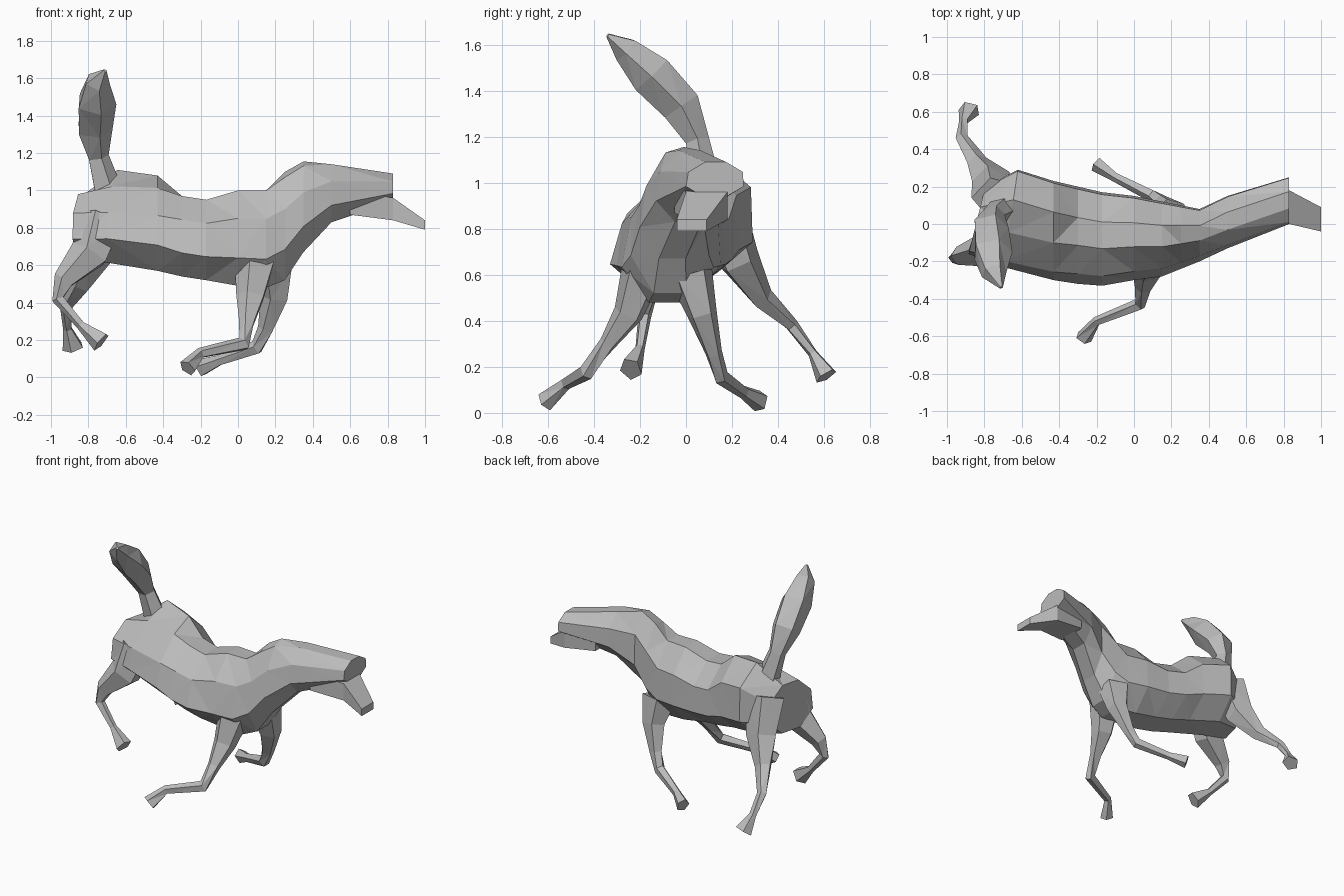
import bpy, bmesh, math
from mathutils import Vector

cube = bpy.data.objects.get("Cube")
if cube:
    bpy.data.objects.remove(cube)

coat = bpy.data.materials.new("grey coat")
coat.use_nodes = True
colour = (.5, .5, .5, 1)
coat.diffuse_color = colour
coat.node_tree.nodes["Principled BSDF"].inputs["Base Color"].default_value = colour


def skin(name, rings):
    """Join equal-sized rings into one closed, faceted mesh."""
    bm = bmesh.new()
    loops = [[bm.verts.new(point) for point in ring] for ring in rings]
    for near, far in zip(loops, loops[1:]):
        for i in range(len(near)):
            bm.faces.new((near[i - 1], near[i], far[i], far[i - 1]))
    bm.faces.new(loops[0])
    bm.faces.new(loops[-1])
    bmesh.ops.recalc_face_normals(bm, faces=bm.faces)
    bmesh.ops.triangulate(bm, faces=bm.faces)
    mesh = bpy.data.meshes.new(name)
    bm.to_mesh(mesh)
    bm.free()
    mesh.materials.append(coat)
    bpy.context.collection.objects.link(bpy.data.objects.new(name, mesh))


def section(x, right, left, low, high, sides=8, lean=0, roll=0, slope=.5):
    """Upright cross-section: lean turns it in plan, roll lifts the left of
    its top, slope draws in the upper right flank."""
    ring = []
    reach = math.cos(math.pi / sides)
    for i in range(sides):
        angle = math.tau * (i + .5) / sides
        across = math.cos(angle) / reach
        rise = math.sin(angle) / reach
        upper = max(rise, 0)
        across *= 1 - upper * (slope if across < 0 else slope / 4)
        side = across * (left - right) / 2
        height = rise * (high - low) / 2 + roll * side * upper
        ring.append((x + lean * side, (left + right) / 2 + side, (high + low) / 2 + height))
    return ring


def limb(name, girths, joints, sides=5, flatness=.85):
    """Tube through the joints, each with its own girth, square to the path."""
    points = [Vector(joint) for joint in joints]
    last = len(points) - 1
    rings = []
    for i, (point, girth) in enumerate(zip(points, girths)):
        along = (points[min(i + 1, last)] - points[max(i - 1, 0)]).normalized()
        deep = Vector((0, 1, 0)).cross(along).normalized()
        wide = along.cross(deep) * flatness
        ring = []
        for k in range(sides):
            angle = math.tau * k / sides
            ring.append(point + girth * (deep * math.cos(angle) + wide * math.sin(angle)))
        rings.append(ring)
    skin(name, rings)


# Trunk, from the turned rump through withers and neck to the skull
skin("body", [
    section(x=-.84, right=-.16, left=.2, low=.64, high=.98, lean=.25, slope=.2),
    section(x=-.66, right=-.23, left=.29, low=.61, high=1.06, lean=.15, roll=.5, slope=.3),
    section(x=-.43, right=-.3, left=.23, low=.57, high=1.04, roll=.4, slope=.4),
    section(x=-.3, right=-.32, left=.2, low=.54, high=.97),
    section(x=-.17, right=-.33, left=.17, low=.52, high=.95),
    section(x=0, right=-.3, left=.15, low=.49, high=1),
    section(x=.15, right=-.28, left=.12, low=.48, high=1),
    section(x=.25, right=-.24, left=.1, low=.52, high=1.08, roll=.3),
    section(x=.35, right=-.2, left=.08, low=.67, high=1.14, roll=.3),
    section(x=.5, right=-.13, left=.15, low=.83, high=1.14, slope=.3),
    section(x=.83, right=0, left=.25, low=.94, high=1.09, slope=.2),
])

# Muzzle, a drooping wedge under the skull
skin("muzzle", [
    section(x=.6, right=-.05, left=.16, low=.87, high=1, sides=4, slope=0),
    section(x=.83, right=0, left=.18, low=.84, high=.96, sides=4, slope=0),
    section(x=1, right=-.04, left=.09, low=.79, high=.84, sides=4, slope=0),
])

# Hind legs: thigh, stifle, gaskin, hock, fetlock, hoof
hind_girths = (.14, .11, .06, .035, .025, .06)
limb("right_hind_leg", hind_girths, [
    (-.73, -.08, .85), (-.79, -.14, .66), (-.93, -.17, .52),
    (-.96, -.18, .42), (-.84, -.2, .28), (-.73, -.24, .19)])
limb("left_hind_leg", hind_girths, [
    (-.73, .14, .9), (-.76, .23, .66), (-.84, .33, .5),
    (-.92, .46, .38), (-.91, .55, .26), (-.88, .61, .16)])

# Fore legs: shoulder, forearm, shin, knee, fetlock, hoof
fore_girths = (.12, .08, .045, .04, .03, .05)
limb("right_fore_leg", fore_girths, [
    (.1, -.18, .64), (.07, -.25, .43), (.05, -.34, .3),
    (.03, -.43, .18), (-.2, -.52, .13), (-.27, -.61, .05)])
limb("left_fore_leg", fore_girths, [
    (.19, .02, .6), (.2, .07, .43), (.15, .12, .26),
    (.1, .15, .16), (-.1, .25, .09), (-.2, .32, .05)])

# Tail, raised and swept to the right
limb("tail", (.08, .06, .1, .11, .07, .01), [
    (-.7, .08, 1), (-.75, .05, 1.18), (-.77, -.02, 1.33),
    (-.76, -.15, 1.47), (-.75, -.26, 1.58), (-.71, -.34, 1.64)], flatness=.9)
